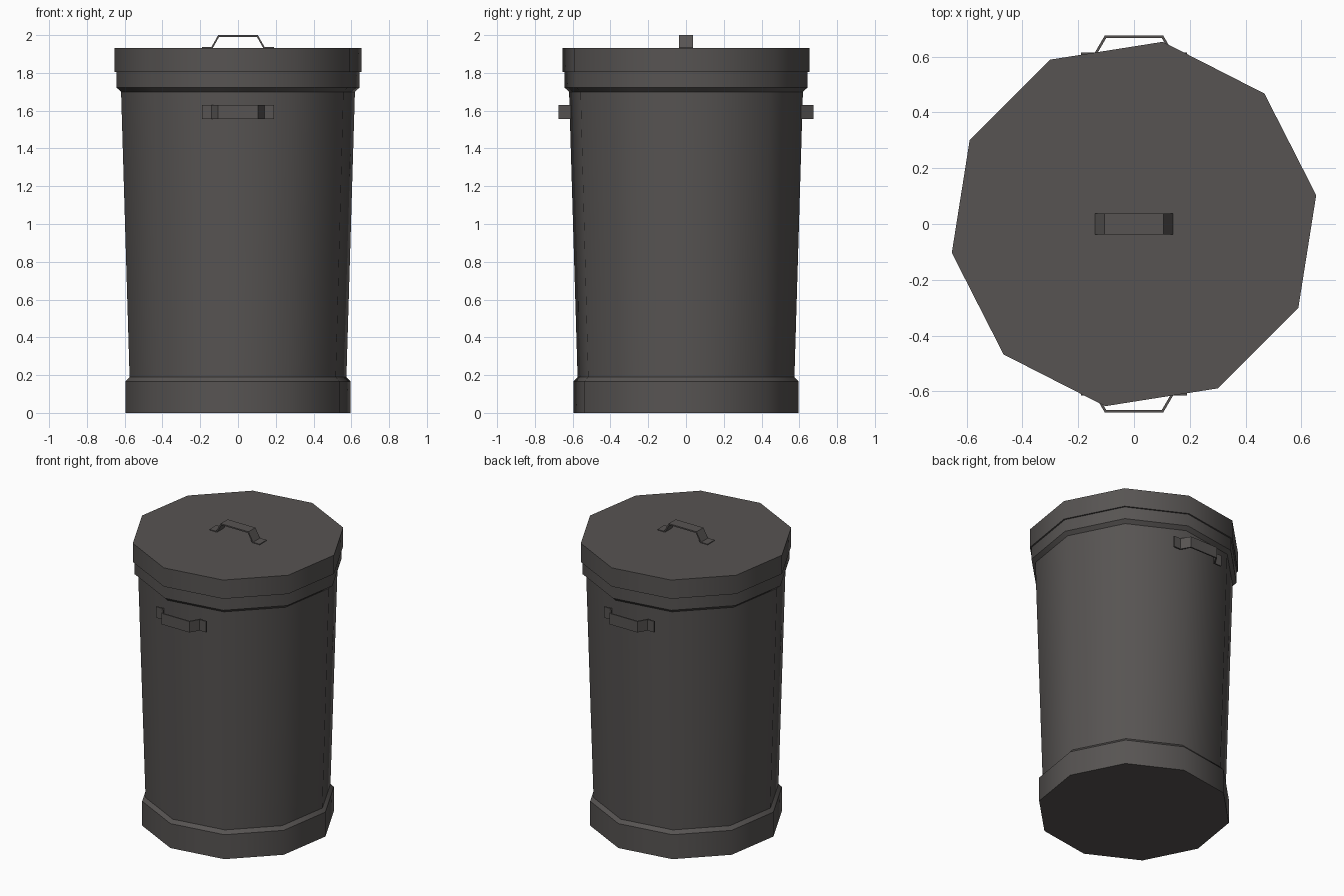
import bpy, bmesh, math

if "Cube" in bpy.data.objects:
    bpy.data.objects.remove(bpy.data.objects["Cube"])

SIDES = 10
TURN = math.radians(9)      # the decagon is turned 9 degrees
FIT = 1 / math.cos(TURN)    # half width seen from the front -> corner radius

mat = bpy.data.materials.new("dark warm grey")
mat.diffuse_color = (0.095, 0.088, 0.085, 1)
mat.use_nodes = True
mat.node_tree.nodes["Principled BSDF"].inputs["Base Color"].default_value = mat.diffuse_color


def finish(name, bm, angle):
    bmesh.ops.recalc_face_normals(bm, faces=bm.faces)
    mesh = bpy.data.meshes.new(name)
    bm.to_mesh(mesh)
    bm.free()
    mesh.materials.append(mat)
    ob = bpy.data.objects.new(name, mesh)
    bpy.context.collection.objects.link(ob)
    bpy.ops.object.select_all(action='DESELECT')
    bpy.context.view_layer.objects.active = ob
    ob.select_set(True)
    bpy.ops.object.shade_smooth_by_angle(angle=math.radians(angle))
    return ob


def lathe(name, profile):
    """Closed ten-sided solid from (half width, height) pairs."""
    bm = bmesh.new()
    rings = []
    for w, z in profile:
        r = w * FIT
        rings.append([bm.verts.new((r * math.cos(TURN + math.tau * i / SIDES),
                                    r * math.sin(TURN + math.tau * i / SIDES), z))
                      for i in range(SIDES)])
    for a, b in zip(rings, rings[1:]):
        for i in range(SIDES):
            j = (i + 1) % SIDES
            bm.faces.new((a[i], a[j], b[j], b[i]))
    bm.faces.new(rings[0])
    bm.faces.new(rings[-1])
    return finish(name, bm, 37)


def handle(name, place, rise, half=0.0375, t=0.009):
    """Bent strap; place(x, across, out) gives the position in space."""
    path = [(-0.19, 0), (-0.14, 0), (-0.105, rise), (0.105, rise), (0.14, 0), (0.19, 0)]
    bm = bmesh.new()
    rings = []
    for x, h in path:
        # the inner side of the bend is slightly narrower
        xi = x - math.copysign(0.005, x) if abs(x) < 0.18 else x
        rings.append([bm.verts.new(place(*p)) for p in
                      ((x, -half, h), (x, half, h), (xi, half, h - t), (xi, -half, h - t))])
    for a, b in zip(rings, rings[1:]):
        for i in range(4):
            j = (i + 1) % 4
            bm.faces.new((a[i], a[j], b[j], b[i]))
    bm.faces.new(rings[0])
    bm.faces.new(rings[-1])
    return finish(name, bm, 30)


# bin with wide foot, tapered wall and flared rim
lathe("bin_body", [(0.595, 0), (0.595, 0.167), (0.574, 0.19), (0.619, 1.70),
                   (0.643, 1.722), (0.643, 1.81)])
# flat lid
lathe("lid", [(0.653, 1.805), (0.653, 1.933)])

# lid handle and the two side handles
handle("lid_handle", lambda x, a, o: (x, a, 1.938 + o), 0.062)
for name, s in (("front_handle", -1), ("back_handle", 1)):
    handle(name, lambda x, a, o, s=s: (x, s * (0.615 + o), 1.593 + a), 0.06)
